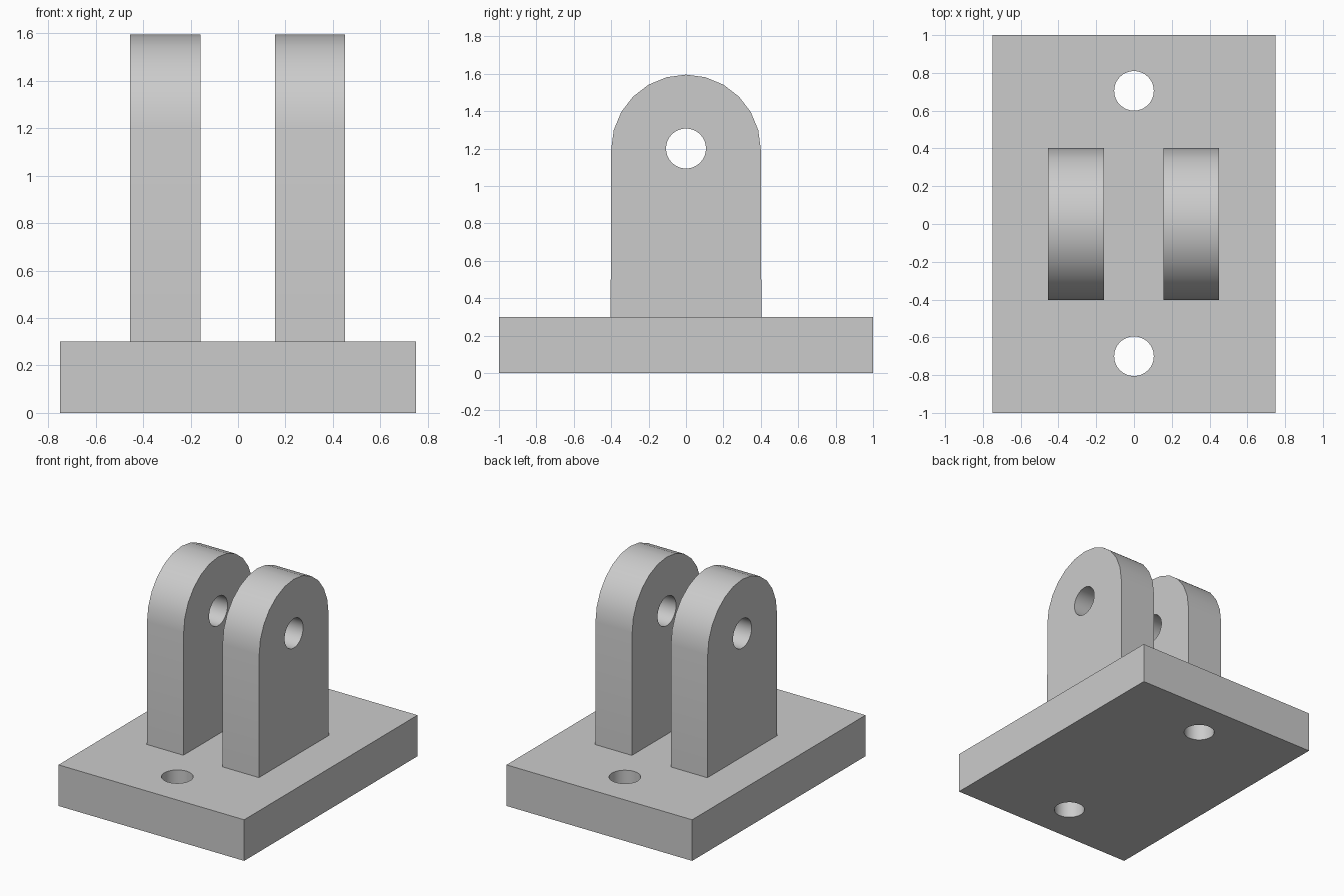
import bpy, math
from mathutils import Matrix

cube = bpy.data.objects.get("Cube")
if cube:
    bpy.data.objects.remove(cube, do_unlink=True)

grey = bpy.data.materials.new("plain_grey")
grey.use_nodes = True
grey.diffuse_color = (0.6, 0.6, 0.6, 1)
grey.node_tree.nodes["Principled BSDF"].inputs["Base Color"].default_value = (0.6, 0.6, 0.6, 1)


def circle(cx, cy, radius, start=0.0, sweep=2 * math.pi, steps=32, closed=True):
    count = steps if closed else steps + 1
    return [(cx + radius * math.cos(start + sweep * i / steps),
             cy + radius * math.sin(start + sweep * i / steps)) for i in range(count)]


def extruded_plate(name, loops, thickness, matrix):
    """Solid plate from an outline followed by hole outlines."""
    curve = bpy.data.curves.new(name, "CURVE")
    curve.dimensions = "2D"
    curve.fill_mode = "BOTH"
    curve.extrude = thickness / 2
    for loop in loops:
        spline = curve.splines.new("POLY")
        spline.points.add(len(loop) - 1)
        for point, (u, v) in zip(spline.points, loop):
            point.co = (u, v, 0, 1)
        spline.use_cyclic_u = True
    obj = bpy.data.objects.new(name, curve)
    bpy.context.collection.objects.link(obj)
    bpy.ops.object.select_all(action="DESELECT")
    obj.select_set(True)
    bpy.context.view_layer.objects.active = obj
    bpy.ops.object.convert(target="MESH")
    obj = bpy.context.object
    # Weld caps to walls, then keep the rims sharp
    bpy.ops.object.mode_set(mode="EDIT")
    bpy.ops.mesh.select_all(action="SELECT")
    bpy.ops.mesh.remove_doubles(threshold=0.0001)
    bpy.ops.mesh.normals_make_consistent(inside=False)
    bpy.ops.object.mode_set(mode="OBJECT")
    obj.data.transform(matrix)
    obj.data.materials.clear()
    obj.data.materials.append(grey)
    bpy.ops.object.shade_smooth_by_angle(angle=math.radians(30))
    return obj


# Base plate with two bolt holes
base_outline = [(-0.75, -1), (0.75, -1), (0.75, 1), (-0.75, 1)]
bolt_holes = [circle(0, y, 0.105) for y in (-0.70, 0.705)]
extruded_plate("base_plate", [base_outline] + bolt_holes, 0.3,
               Matrix.Translation((0, 0, 0.15)))

# Two round-topped lugs with a pin hole; profile u, v maps to y, z
lug_outline = [(-0.403, 0.3), (0.403, 0.3)]
lug_outline += circle(0, 1.195, 0.4, 0, math.pi, 12, closed=False)
pin_hole = circle(0, 1.2, 0.107)
upright = Matrix(((0, 0, 1, 0), (1, 0, 0, 0), (0, 1, 0, 0), (0, 0, 0, 1)))
for name, x in (("left_lug", 0.303), ("right_lug", -0.307)):
    extruded_plate(name, [lug_outline, pin_hole], 0.296,
                   Matrix.Translation((x, 0, 0)) @ upright)
